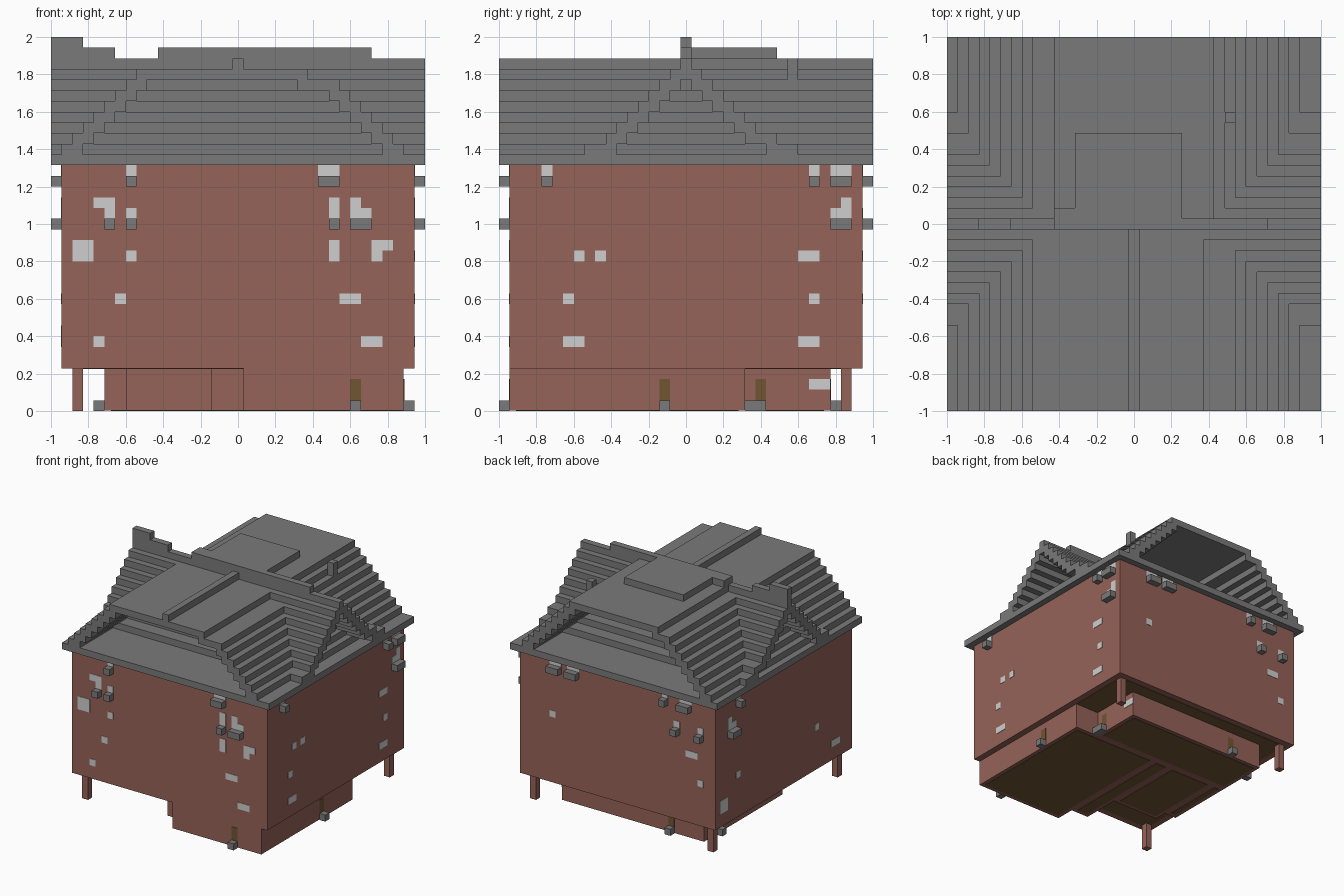
import bpy
import bmesh

cube = bpy.data.objects.get("Cube")
if cube:
    bpy.data.objects.remove(cube, do_unlink=True)

SIZE = 35            # blocks along each side
UNIT = 2 / SIZE      # positions below are in blocks, from a corner
PLATE = 0.06         # thickness of painted details, in blocks


def material(name, rgb):
    linear = [((c / 255 + 0.055) / 1.055) ** 2.4 for c in rgb] + [1]
    mat = bpy.data.materials.new(name)
    mat.use_nodes = True
    mat.diffuse_color = linear
    mat.node_tree.nodes["Principled BSDF"].inputs["Base Color"].default_value = linear
    return mat


BRICK = material("brick", (149, 99, 88))
STONE = material("grey_stone", (122, 122, 122))
GLASS = material("pale_window", (207, 207, 207))
WOOD = material("dark_wood", (113, 86, 50))


def build(name, mat, boxes):
    """Make one object from boxes given as x0, x1, y0, y1, z0, z1."""
    bm = bmesh.new()
    for x0, x1, y0, y1, z0, z1 in boxes:
        for vert in bmesh.ops.create_cube(bm, size=1)["verts"]:
            vert.co = ((x1 if vert.co.x > 0 else x0) * UNIT - 1,
                       (y1 if vert.co.y > 0 else y0) * UNIT - 1,
                       (z1 if vert.co.z > 0 else z0) * UNIT)
    mesh = bpy.data.meshes.new(name)
    bm.to_mesh(mesh)
    bm.free()
    mesh.materials.append(mat)
    bpy.context.collection.objects.link(bpy.data.objects.new(name, mesh))


def on_wall(side, start, width, bottom, height, depth, face):
    """Box standing out by depth from a wall plane."""
    low, high = (face - depth, face) if side in ("front", "left") else (face, face + depth)
    along = (start, start + width)
    across = (low, high)
    plan = along + across if side in ("front", "back") else across + along
    return (*plan, bottom, bottom + height)


def dress_wall(side, sills, panes):
    """Sills with a window above each, and plain windows; rows of (start, width)."""
    face = 1 if side in ("front", "left") else SIZE - 1
    ledges, glass = [], []
    for row, spans in sills.items():
        for start, width in spans:
            ledges.append(on_wall(side, start, width, row, 1, 1, face))
            glass.append(on_wall(side, start, width, row + 1, 1, PLATE, face))
    for row, spans in panes.items():
        for start, width in spans:
            glass.append(on_wall(side, start, width, row, 1, PLATE, face))
    build(side + "_sills", STONE, ledges)
    build(side + "_windows", GLASS, glass)


# Main walls, and posts under three corners
build("main_walls", BRICK, [(1, SIZE - 1, 1, SIZE - 1, 4, 23)])
build("corner_posts", BRICK, [(x, x + 1, y, y + 1, 0, 4)
                              for x, y in ((2, 2), (2, 32), (32, 32))])

# Recessed ground floor, in stepped blocks
rooms = [(18, 33, 1, 23), (15, 18, 4, 23), (7, 15, 10, 23), (5, 7, 12, 23), (5, 29, 23, 31)]
build("ground_floor_walls", BRICK, [(*room, PLATE, 4) for room in rooms])

# Wooden floors seen from beneath, framed by the walls
RIM = 0.6
build("ground_floor_boards", WOOD,
      [(x0 + RIM, x1 - RIM, y0 + RIM, y1 - RIM, 0, 2 * PLATE) for x0, x1, y0, y1 in rooms])
build("overhang_boards", WOOD, [(2, SIZE - 2, 2, SIZE - 2, 4 - PLATE, 4 + PLATE)])

# Windows and stone sills on the four walls
dress_wall("front",
           {21: [(7, 1), (25, 2)],
            17: [(5, 1), (7, 1), (26, 1), (28, 2)]},
           {19: [(4, 2), (26, 1), (28, 1)],
            15: [(2, 2), (26, 1), (30, 2)],
            14: [(2, 2), (7, 1), (26, 1), (30, 1)],
            10: [(6, 1), (27, 2)],
            6: [(4, 1), (29, 2)]})
dress_wall("right",
           {21: [(4, 1), (29, 1), (31, 2)], 17: [(31, 2)]},
           {19: [(32, 1)],
            14: [(7, 1), (9, 1), (28, 2)],
            10: [(6, 1), (29, 1)],
            6: [(6, 2), (28, 2)]})
dress_wall("back",
           {21: [(27, 2), (24, 2), (9, 1), (5, 2)], 17: [(7, 1), (3, 1)]},
           {14: [(28, 1), (4, 2)], 10: [(3, 1)]})
dress_wall("left",
           {21: [(28, 1)], 17: [(29, 2)]},
           {19: [(30, 1)],
            10: [(9, 1), (28, 1)],
            7: [(31, 2)],
            6: [(4, 2), (31, 2)]})
build("ground_floor_window", GLASS, [on_wall("right", 29, 2, 2, 1, PLATE, 29)])

# Doors with a stone step in front of each
doors = [("front", 28, 1), ("right", 15, 33), ("right", 24, 29), ("back", 10, 31)]
build("doors", WOOD, [on_wall(side, start, 1, 1, 2, PLATE, face)
                      for side, start, face in doors])
steps = doors + [("right", 23, 29), ("left", 27, 5)]
build("door_steps", STONE, [on_wall(side, start, 1, 0, 1, 1, face)
                            for side, start, face in steps])

# Eaves slab, which is also the attic floor
EAVES = 24
build("eaves_slab", STONE, [(0, SIZE, 0, SIZE, EAVES - 1, EAVES)])


def slope(edges):
    """Thin overlapping steps as (low, high, top), climbing from the first edge."""
    edges = list(edges)
    treads = []
    for n, (start, end) in enumerate(zip(edges, edges[1:])):
        lap = 1 if end > start else -1
        treads.append((*sorted((start, end + lap)), EAVES + 1 + n))
    return treads


# Wide open gable running front to back
RIDGE = 33
MID = SIZE // 2
left_rise = list(range(1, 9))
right_rise = list(range(RIDGE, 26, -1))
front_half = (slope(left_rise) + slope(right_rise + [24])
              + [(8, 24, RIDGE - 1), (MID, MID + 1, RIDGE)])
back_half = slope(left_rise + [10]) + slope(right_rise + [26, 25]) + [(10, 25, RIDGE)]
build("wide_gable_front", STONE,
      [(low, high, 0, MID + 1, top - 1, top) for low, high, top in front_half])
build("wide_gable_back", STONE,
      [(low, high, MID + 1, SIZE, top - 1, top) for low, high, top in back_half])

# Narrow open gable running side to side
cross = slope([8, *range(10, MID + 1)]) + slope([28, 26, *range(24, MID, -1)])
build("cross_gable", STONE,
      [(0, SIZE, low, high, top - 1, top) for low, high, top in cross])

# Ridge with raised lengths, deck behind it and chimney
ridge_lengths = [(0, SIZE, 0), (0, 6, 1), (10, 30, 1), (0, 3, 2)]
build("roof_ridge", STONE,
      [(start, end, MID, MID + 1, RIDGE + rise - 1, RIDGE + rise)
       for start, end, rise in ridge_lengths])
build("raised_deck", STONE, [(12, 22, MID + 1, 26, RIDGE, RIDGE + 1),
                             (10, 12, MID + 1, MID + 2, RIDGE, RIDGE + 1)])
build("chimney", STONE, [(26, 27, 27, 28, RIDGE - 3, RIDGE)])
